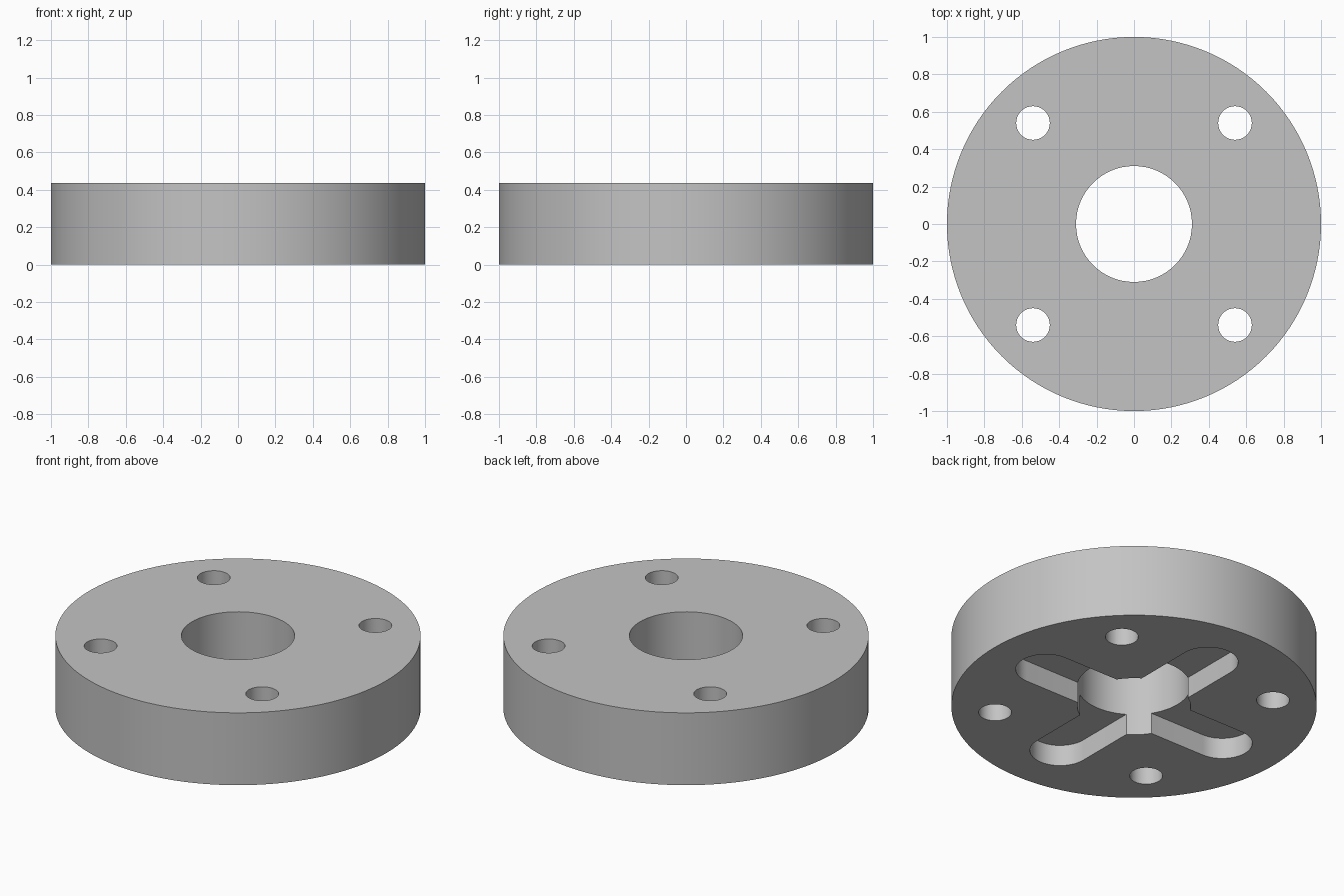
import bpy
import bmesh
from math import cos, sin, pi
from mathutils import Matrix

HEIGHT = 0.437
HOLE_R = 0.31
BOLT_POS, BOLT_R = 0.54, 0.09
SLOT_END, SLOT_R, SLOT_DEPTH = 0.63, 0.165, 0.127

cube = bpy.data.objects.get("Cube")
if cube:
    bpy.data.objects.remove(cube, do_unlink=True)

steel = bpy.data.materials.new("grey_metal")
steel.use_nodes = True
colour = (0.55, 0.55, 0.55, 1)
steel.diffuse_color = colour
steel.node_tree.nodes["Principled BSDF"].inputs["Base Color"].default_value = colour


def prism(name, outline, z0, z1):
    """Extrude a closed 2D outline from z0 to z1."""
    bm = bmesh.new()
    base = bm.faces.new([bm.verts.new((x, y, z0)) for x, y in outline])
    top = bmesh.ops.extrude_face_region(bm, geom=[base])["geom"]
    verts = [v for v in top if isinstance(v, bmesh.types.BMVert)]
    bmesh.ops.translate(bm, verts=verts, vec=(0, 0, z1 - z0))
    bmesh.ops.recalc_face_normals(bm, faces=bm.faces)
    mesh = bpy.data.meshes.new(name)
    bm.to_mesh(mesh)
    bm.free()
    mesh.materials.append(steel)
    obj = bpy.data.objects.new(name, mesh)
    bpy.context.collection.objects.link(obj)
    return obj


def arc(cx, cy, r, start, sweep, steps):
    return [(cx + r * cos(start + sweep * i / steps),
             cy + r * sin(start + sweep * i / steps)) for i in range(steps)]


def circle(cx, cy, r, steps):
    return arc(cx, cy, r, 0, 2 * pi, steps)


def cut(body, cutter):
    """Subtract the cutter from the body, then discard it."""
    mod = body.modifiers.new("cut", 'BOOLEAN')
    mod.operation = 'DIFFERENCE'
    mod.solver = 'EXACT'
    mod.object = cutter
    bpy.context.view_layer.objects.active = body
    bpy.ops.object.modifier_apply(modifier=mod.name)
    bpy.data.objects.remove(cutter, do_unlink=True)


# Round flange body
flange = prism("flange_disc", circle(0, 0, 1, 128), 0, HEIGHT)

# Crossed round-ended slots in the underside
slot = (arc(SLOT_END, 0, SLOT_R, -pi / 2, pi, 24) + [(SLOT_END, SLOT_R)]
        + arc(-SLOT_END, 0, SLOT_R, pi / 2, pi, 24) + [(-SLOT_END, -SLOT_R)])
for turn in (0, pi / 2):
    cutter = prism("slot_cutter", slot, -0.1, SLOT_DEPTH)
    cutter.data.transform(Matrix.Rotation(turn, 4, 'Z'))
    cut(flange, cutter)

# Central bore
cut(flange, prism("bore_cutter", circle(0, 0, HOLE_R, 64), -0.2, HEIGHT + 0.1))

# Four bolt holes
for sx in (-1, 1):
    for sy in (-1, 1):
        ring = circle(sx * BOLT_POS, sy * BOLT_POS, BOLT_R, 40)
        cut(flange, prism("bolt_cutter", ring, -0.2, HEIGHT + 0.1))

# Smooth curved walls with crisp rims
bpy.ops.object.select_all(action='DESELECT')
flange.select_set(True)
bpy.context.view_layer.objects.active = flange
bpy.ops.object.shade_smooth_by_angle(angle=pi / 6)
